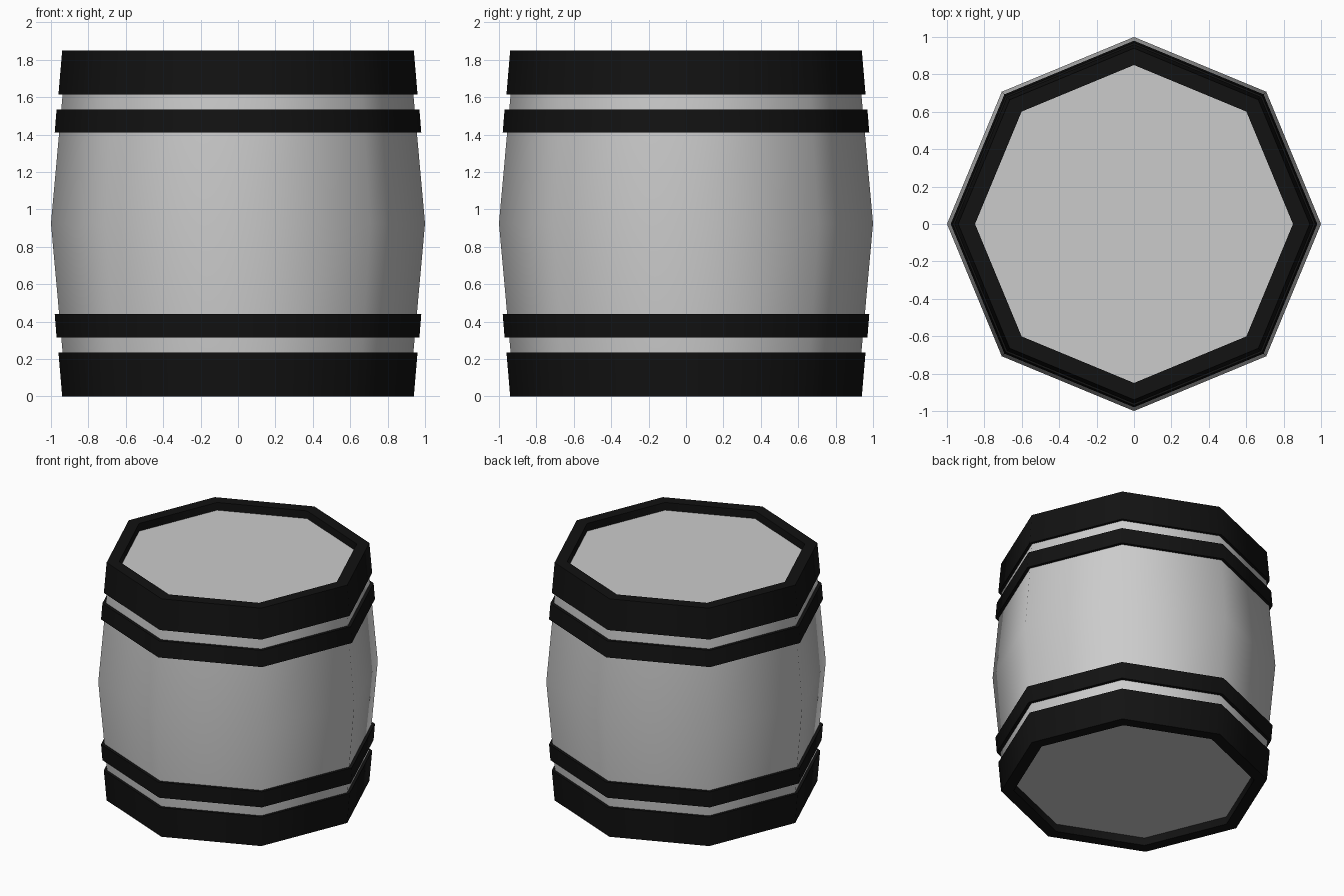
import bpy, bmesh
from math import cos, sin, pi, radians

if "Cube" in bpy.data.objects:
    bpy.data.objects.remove(bpy.data.objects["Cube"])

SIDES, HEIGHT = 8, 1.85
MID = HEIGHT / 2

black = bpy.data.materials.new("black_metal")
black.diffuse_color = (0.006, 0.006, 0.006, 1)
black.use_nodes = True
black.node_tree.nodes["Principled BSDF"].inputs["Base Color"].default_value = black.diffuse_color


def lathe(name, profile, closed=False, mat=None):
    """Turn an (r, z) profile into an eight-sided ring or a capped solid."""
    bm = bmesh.new()
    rings = [[bm.verts.new((r * cos(2 * pi * i / SIDES), r * sin(2 * pi * i / SIDES), z))
              for i in range(SIDES)] for r, z in profile]
    pairs = list(zip(rings, rings[1:]))
    if closed:
        pairs.append((rings[-1], rings[0]))
    else:
        bm.faces.new(rings[0])
        bm.faces.new(rings[-1])
    for a, b in pairs:
        for i in range(SIDES):
            j = (i + 1) % SIDES
            bm.faces.new((a[i], a[j], b[j], b[i]))
    bmesh.ops.recalc_face_normals(bm, faces=bm.faces)
    mesh = bpy.data.meshes.new(name)
    bm.to_mesh(mesh)
    bm.free()
    obj = bpy.data.objects.new(name, mesh)
    bpy.context.collection.objects.link(obj)
    if mat:
        mesh.materials.append(mat)
    bpy.ops.object.select_all(action='DESELECT')
    obj.select_set(True)
    bpy.context.view_layer.objects.active = obj
    bpy.ops.object.shade_smooth_by_angle(angle=radians(50))
    return obj


# Bulging wooden body, its end lids recessed inside the rims
RECESS = 0.06
lathe("barrel_body", [(0.922, RECESS), (1.0, MID), (0.922, HEIGHT - RECESS)])

# Metal hoops, mirrored between bottom and top
hoops = {
    "end_rim": [(0.85, 0.0), (0.94, 0.0), (0.96, 0.235), (0.85, 0.235)],
    "inner_hoop": [(0.92, 0.315), (0.97, 0.315), (0.98, 0.44), (0.93, 0.44)],
}
for name, profile in hoops.items():
    lathe("bottom_" + name, profile, True, black)
    lathe("top_" + name, [(r, HEIGHT - z) for r, z in profile], True, black)
